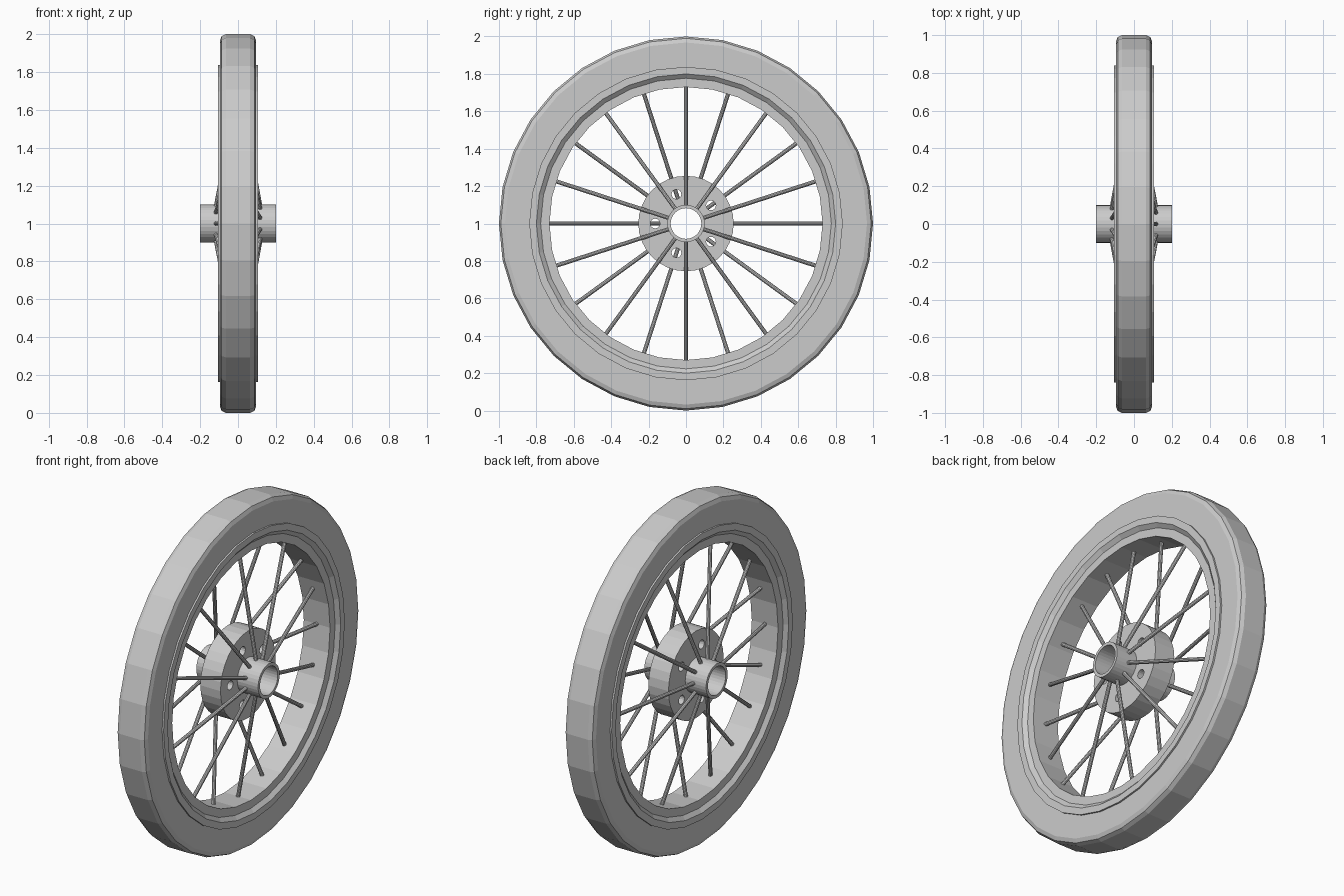
import bpy, bmesh, math
from mathutils import Vector, Matrix

if "Cube" in bpy.data.objects:
    bpy.data.objects.remove(bpy.data.objects["Cube"])

SEG = 32
AXLE = Vector((0, 0, 1))
grey = bpy.data.materials.new("plain_grey")
grey.diffuse_color = (0.6, 0.6, 0.6, 1)
grey.use_nodes = True
grey.node_tree.nodes["Principled BSDF"].inputs["Base Color"].default_value = grey.diffuse_color


def finish(name, bm):
    bmesh.ops.recalc_face_normals(bm, faces=bm.faces)
    me = bpy.data.meshes.new(name)
    bm.to_mesh(me)
    bm.free()
    me.materials.append(grey)
    ob = bpy.data.objects.new(name, me)
    ob.location = AXLE
    bpy.context.collection.objects.link(ob)
    return ob


def lathe(name, half, seg=SEG):
    """Spin a closed (x, radius) profile, mirrored in x, about the axle."""
    prof = half + [(-x, r) for x, r in reversed(half)]
    bm = bmesh.new()
    rings = []
    for i in range(seg):
        a = 2 * math.pi * i / seg
        rings.append([bm.verts.new((x, r * math.sin(a), r * math.cos(a))) for x, r in prof])
    n = len(prof)
    for i in range(seg):
        p, q = rings[i], rings[(i + 1) % seg]
        for j in range(n):
            k = (j + 1) % n
            bm.faces.new((p[j], p[k], q[k], q[j]))
    return finish(name, bm)


def rod(bm, a, b, radius, sides):
    """Add a capped cylinder between two points."""
    d = b - a
    m = Matrix.Translation((a + b) / 2) @ d.to_track_quat('Z', 'Y').to_matrix().to_4x4()
    bmesh.ops.create_cone(bm, cap_ends=True, segments=sides, radius1=radius,
                          radius2=radius, depth=d.length, matrix=m)


def polar(x, r, deg):
    a = math.radians(deg)
    return Vector((x, r * math.cos(a), r * math.sin(a)))


# Tyre with rounded shoulders
lathe("tyre", [(0.095, 0.82), (0.095, 0.968), (0.086, 0.99), (0.064, 1.0)])

# Rim with raised flange and stepped inner lip
lathe("rim", [(0.085, 0.73), (0.085, 0.777), (0.105, 0.80), (0.105, 0.838)])

# Hub tube
lathe("hub_tube", [(0.2, 0.082), (0.2, 0.1)])

# Hub disc with five drilled holes
disc = lathe("hub_disc", [(0.065, 0.095), (0.065, 0.255)])
bm = bmesh.new()
for i in range(5):
    deg = 180 + 72 * i
    rod(bm, polar(-0.2, 0.165, deg), polar(0.2, 0.165, deg), 0.026, 16)
cutter = finish("hole_cutter", bm)
cutter.hide_render = True
cutter.hide_viewport = True
cut = disc.modifiers.new("holes", 'BOOLEAN')
cut.operation = 'DIFFERENCE'
cut.solver = 'EXACT'
cut.object = cutter

# Two sets of ten spokes, leaning in from each end of the hub, staggered
for name, side, start in (("right_spokes", 1, 18), ("left_spokes", -1, 0)):
    bm = bmesh.new()
    for i in range(10):
        deg = start + 36 * i
        rod(bm, polar(side * 0.118, 0.09, deg), polar(0, 0.735, deg), 0.011, 10)
    finish(name, bm)
